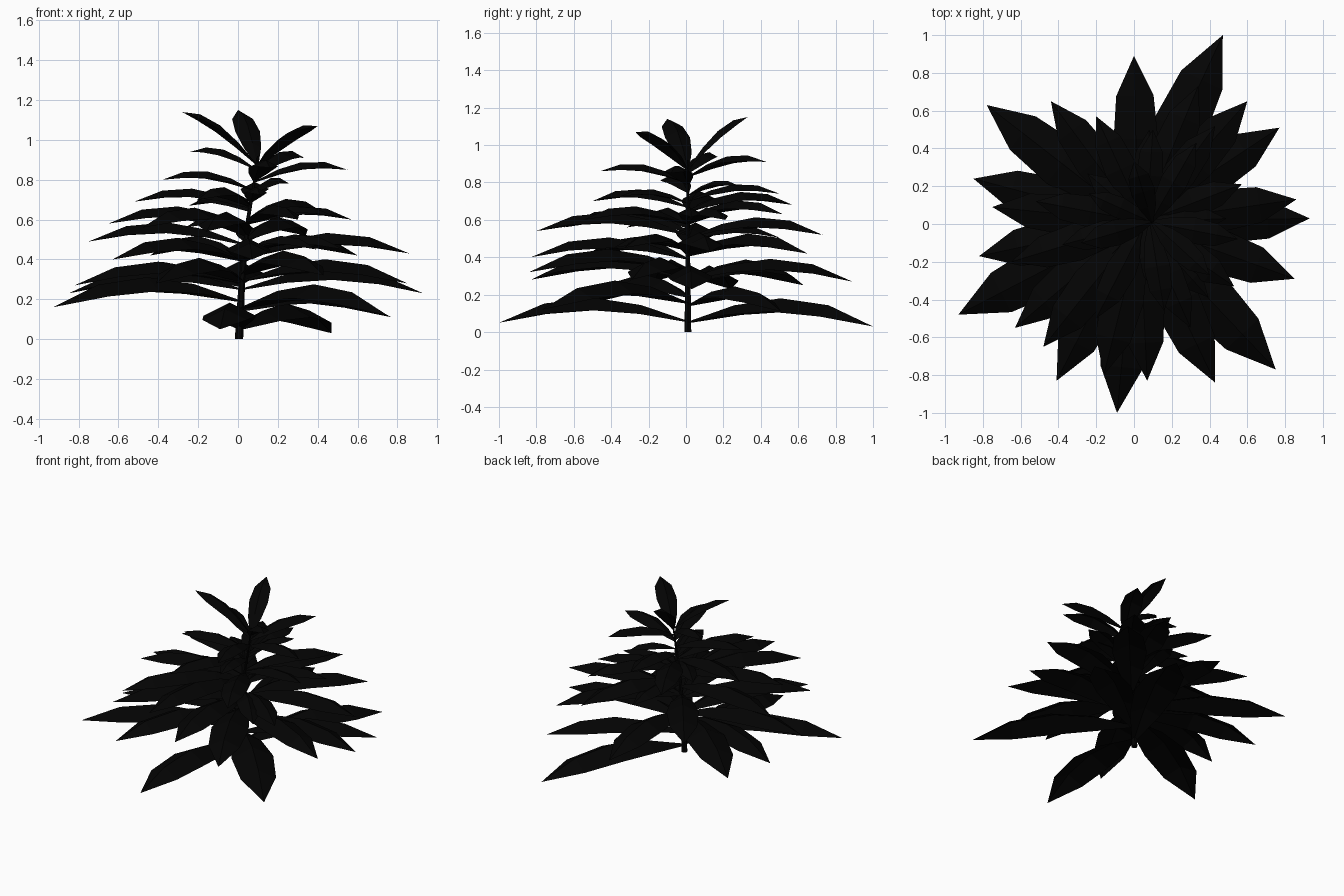
import bpy, bmesh, math
from mathutils import Vector

if "Cube" in bpy.data.objects:
    bpy.data.objects.remove(bpy.data.objects["Cube"])

mat = bpy.data.materials.new("dark_foliage")
mat.diffuse_color = (0.001, 0.001, 0.001, 1)
mat.use_nodes = True
mat.node_tree.nodes["Principled BSDF"].inputs["Base Color"].default_value = mat.diffuse_color


def finish(name, bm):
    me = bpy.data.meshes.new(name)
    bm.to_mesh(me)
    bm.free()
    me.materials.append(mat)
    ob = bpy.data.objects.new(name, me)
    bpy.context.collection.objects.link(ob)


def lerp_table(table, v):
    for (a, fa), (b, fb) in zip(table, table[1:]):
        if v <= b:
            return fa + (fb - fa) * (v - a) / (b - a)
    return table[-1][1]


# Stem: leans gently toward +x
STEM_X = [(0, .005), (.3, .02), (.6, .05), (.9, .10)]
bm = bmesh.new()
rings = []
for z, r in [(0, .021), (.3, .016), (.6, .010), (.8, .007), (.92, .004)]:
    cx = lerp_table(STEM_X, z)
    rings.append([bm.verts.new((cx + r * dx, .01 + r * dy, z))
                  for dx, dy in [(1, 0), (.5, .87), (-.5, .87), (-1, 0), (-.5, -.87), (.5, -.87)]])
for a, b in zip(rings, rings[1:]):
    for i in range(6):
        j = (i + 1) % 6
        bm.faces.new((a[i], a[j], b[j], b[i]))
bm.faces.new(rings[0][::-1])
bm.faces.new(rings[-1])
finish("stem", bm)

# Leaf outline along its length: position, arch height, half width
PROFILE = [(0, 0, .015), (.25, .68, .10), (.5, 1, .14), (.76, .78, .118)]
# Height on the stem for a given tip height
BASE_Z = [(0, .05), (.05, .06), (.12, .16), (.25, .27), (.43, .42), (.6, .58), (.7, .67),
          (.85, .79), (.95, .86), (1.2, .88)]


def leaf(name, tip):
    tip = Vector(tip)
    bz = lerp_table(BASE_Z, tip.z)
    base = Vector((lerp_table(STEM_X, bz), .01, bz))
    axis = tip - base
    side = Vector((-axis.y, axis.x, 0)).normalized()
    length = axis.length
    bm = bmesh.new()
    rows = []
    for t, h, w in PROFILE:
        mid = base + axis * t + Vector((0, 0, h * (.115 * length + .012)))
        half = w * (length * .84 + .1)
        droop = Vector((0, 0, half * .5))      # blade edges hang below the midrib
        rows.append([bm.verts.new(mid + side * half - droop), bm.verts.new(mid),
                     bm.verts.new(mid - side * half - droop)])
    end = bm.verts.new(tip)
    for a, b in zip(rows, rows[1:]):
        for i in (0, 1):
            bm.faces.new((a[i], b[i], b[i + 1], a[i + 1]))
    for i in (0, 1):
        bm.faces.new((rows[-1][i], end, rows[-1][i + 1]))
    finish(name, bm)


# Leaf tips, from the lowest whorl to the crown
TIPS = [
    (.47, 1, .03), (-.09, -1, .05), (.77, .51, .11), (.75, -.77, .12), (-.93, -.48, .16),
    (.93, .03, .23), (-.85, .24, .23), (-.78, .63, .25), (0, .89, .27), (-.82, -.17, .27),
    (-.41, -.83, .28), (.85, -.29, .28), (.43, -.84, .32), (.07, -.83, .40), (-.63, -.55, .40),
    (.60, .65, .42), (.86, .13, .43), (-.44, .65, .42), (-.75, .09, .49), (.34, .73, .52),
    (-.16, -.80, .54), (.53, -.33, .45), (-.48, -.65, .56), (-.65, -.2, .58), (.57, .21, .60),
    (.43, .52, .63), (-.2, .57, .68), (-.52, .12, .69), (.3, -.55, .60), (-.2, -.5, .70),
    (.1, .5, .74), (-.38, -.11, .80), (.55, -.08, .85), (.16, -.46, .86), (.33, .43, .91),
    (-.24, .16, .94), (.40, -.27, 1.07), (-.28, -.10, 1.14), (0, .33, 1.15),
]
for n, tip in enumerate(TIPS):
    leaf("leaf_%02d" % n, tip)

# Shorter leaves filling the middle of the plant in a spiral
for n in range(7):
    a = math.radians(-50 + 137.5 * n)
    r = .52 - .03 * n
    leaf("inner_leaf_%d" % n, (.06 + r * math.cos(a), .01 + r * math.sin(a), .45 + .055 * n))
